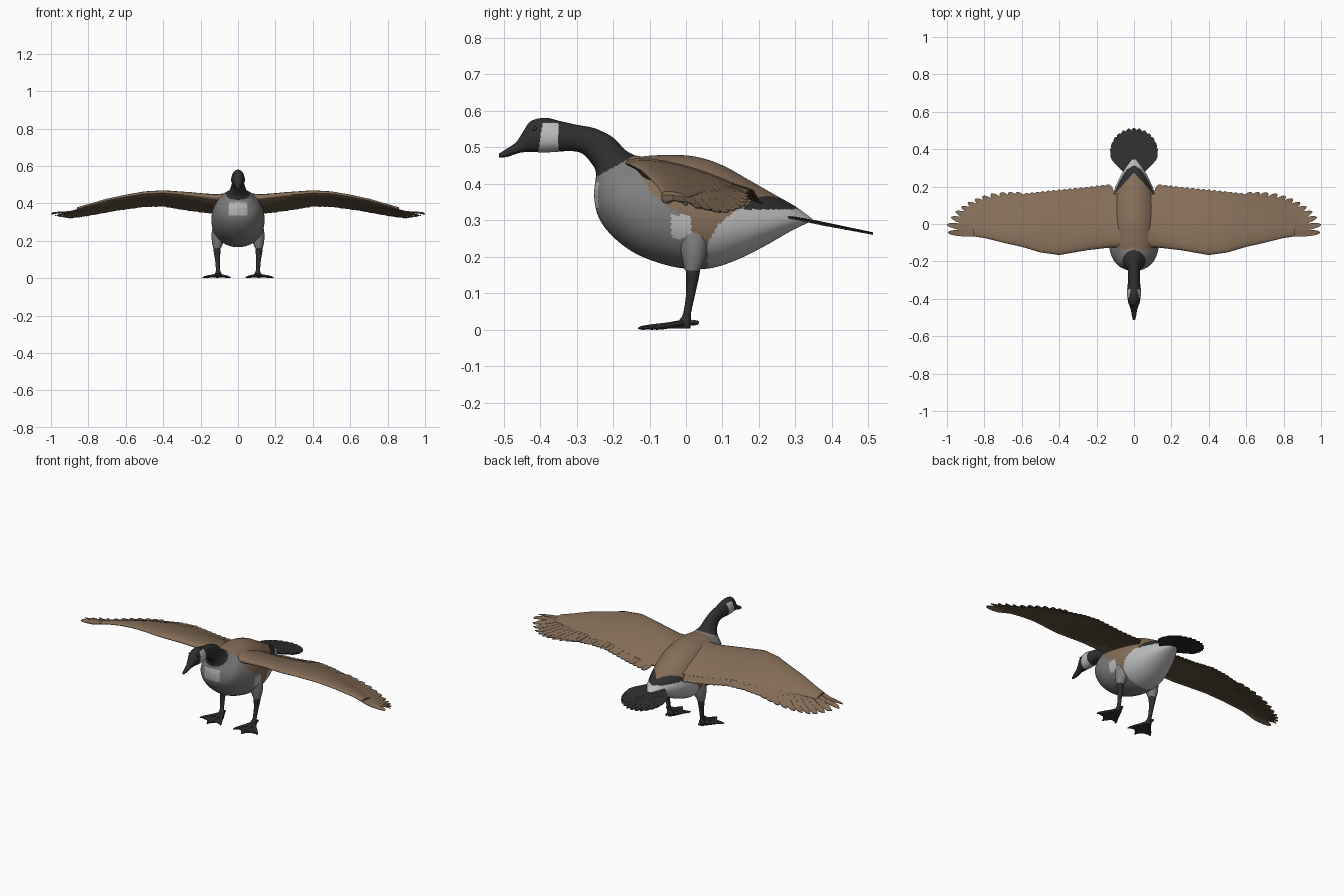
import bpy, bmesh, math
from mathutils import Vector as V

if "Cube" in bpy.data.objects:
    bpy.data.objects.remove(bpy.data.objects["Cube"])


def mat(name, r, g, b):
    m = bpy.data.materials.new(name)
    m.diffuse_color = (r, g, b, 1)
    m.use_nodes = True
    m.node_tree.nodes["Principled BSDF"].inputs["Base Color"].default_value = m.diffuse_color
    return m


BLACK = mat("soft black", .028, .028, .029)
GREY = mat("breast grey", .21, .21, .21)
LIGHT = mat("pale grey", .50, .50, .50)
BROWN = mat("feather brown", .235, .155, .098)
DARK = mat("underwing brown", .13, .098, .055)


def loft(bm, rings):
    """Skin a list of equal closed rings and cap both ends."""
    vs = [[bm.verts.new(p) for p in r] for r in rings]
    n = len(vs[0])
    for a, b in zip(vs, vs[1:]):
        for i in range(n):
            j = (i + 1) % n
            bm.faces.new((a[i], a[j], b[j], b[i]))
    bm.faces.new(vs[0][::-1])
    bm.faces.new(vs[-1])


def finish(name, bm, mats, rule=None, mirror=False, angle=45):
    bmesh.ops.recalc_face_normals(bm, faces=bm.faces[:])
    bm.normal_update()
    if rule:
        for f in bm.faces:
            f.material_index = rule(f.calc_center_median(), f.normal)
    me = bpy.data.meshes.new(name)
    bm.to_mesh(me)
    bm.free()
    for m in mats:
        me.materials.append(m)
    ob = bpy.data.objects.new(name, me)
    bpy.context.collection.objects.link(ob)
    bpy.ops.object.select_all(action='DESELECT')
    ob.select_set(True)
    bpy.context.view_layer.objects.active = ob
    bpy.ops.object.shade_smooth_by_angle(angle=math.radians(angle))
    if mirror:
        ob.modifiers.new("Mirror", 'MIRROR')
    return ob


def lerp(table, x):
    """Interpolate the rows of a table by their first column."""
    for a, b in zip(table, table[1:]):
        if x <= b[0]:
            break
    t = max(0, min(1, (x - a[0]) / (b[0] - a[0])))
    return [p + (q - p) * t for p, q in zip(a[1:], b[1:])]


def catmull(rows, steps):
    out = []
    for i in range(len(rows) - 1):
        p = [rows[max(0, min(len(rows) - 1, i + k))] for k in (-1, 0, 1, 2)]
        for s in range(steps):
            t = s / steps
            out.append([.5 * (2*b + (c-a)*t + (2*a-5*b+4*c-d)*t*t + (3*b-a-3*c+d)*t**3)
                        for a, b, c, d in zip(*p)])
    return out + [list(rows[-1])]


# Body, neck, head and bill: top y,z / bottom y,z / half width
spine = [(-.512, .483, -.512, .472, .006), (-.49, .497, -.49, .474, .012),
         (-.465, .515, -.46, .484, .016), (-.445, .545, -.44, .487, .022),
         (-.425, .572, -.415, .487, .030), (-.385, .581, -.385, .486, .036),
         (-.345, .572, -.35, .488, .036), (-.30, .562, -.315, .49, .032),
         (-.25, .552, -.285, .483, .031), (-.20, .527, -.262, .46, .036),
         (-.165, .492, -.247, .43, .050), (-.13, .476, -.252, .37, .082),
         (-.09, .478, -.24, .31, .112), (-.04, .479, -.2, .255, .13),
         (.01, .477, -.13, .205, .14), (.06, .466, -.03, .172, .14),
         (.11, .446, .06, .168, .133), (.17, .412, .14, .192, .115),
         (.24, .372, .22, .232, .085), (.30, .338, .29, .272, .05),
         (.345, .305, .345, .298, .012)]
N = 120
rings = []
for ty, tz, by, bz, w in catmull(spine, 14):
    ring = []
    for i in range(N):
        a = 2 * math.pi * i / N
        c, s = math.cos(a), math.sin(a)
        k = .5 + .5 * c
        ring.append((w * s * (1 - .12 * c), by + (ty - by) * k, bz + (tz - bz) * k))
    rings.append(ring)

# Lower border of the brown back, by y
border = [(-.14, .47), (-.10, .38), (-.04, .33), (.01, .315), (.02, .24),
          (.06, .24), (.09, .29), (.14, .33), (.35, .33)]


def body_rule(c, n):
    x, y, z = abs(c.x), c.y, c.z
    if y < -.13 and z > .42 + .55 * (y + .245):
        return 2 if -.405 + .15 * (z - .487) < y < -.35 and z < .567 else 0
    if y > .13 and z > .33:
        return 3 if y + 1.1 * x < .275 else 0 if y + .6 * x < .315 else 2
    if y > -.14 and z > lerp(border, y)[0]:
        return 3
    if -.04 < y < .03 and .25 < z < .315 and x > .1:
        return 2
    if y < -.2 and .335 < z < .405 and x < .05:
        return 2
    return 2 if y > .06 else 1


bm = bmesh.new()
loft(bm, rings)
finish("body_neck_head", bm, [BLACK, GREY, LIGHT, BROWN], body_rule, angle=60)

# Eyes
bm = bmesh.new()
bmesh.ops.create_uvsphere(bm, u_segments=12, v_segments=8, radius=.006)
bmesh.ops.translate(bm, verts=bm.verts[:], vec=(.026, -.415, .551))
finish("eyes", bm, [BLACK], mirror=True)

# Wing plan: x, leading y, trailing y, leading z, trailing z
plan = [(.04, -.125, .20, .432, .35), (.12, -.125, .21, .43, .345), (.25, -.14, .195, .446, .36),
        (.4, -.166, .18, .458, .385), (.5, -.152, .17, .454, .383), (.6, -.122, .158, .438, .37),
        (.7, -.10, .15, .418, .352), (.8, -.075, .13, .39, .335), (.9, -.06, .09, .361, .322),
        (1, -.045, .0, .35, .342)]


def wing_z(x, y):
    yl, yt, zl, zt = lerp(plan, x)
    v = max(0, min(1, (y - yl) / (yt - yl)))
    return zl + (zt - zl) * v + .04 * v * (1 - v)


def feather(bm, base, tip, half, zf, lift, thick=.003, tilt=.001):
    """Thin rounded blade from base to tip lying on the height zf(x, y)."""
    b, t = V(base), V(tip)
    side = V((t.y - b.y, b.x - t.x)).normalized()
    rings = []
    for s in (0, .2, .4, .6, .75, .86, .93, .97, 1):
        w = half * (.65 + .35 * min(1, s * 1.6)) * math.sqrt(max(.02, 1 - max(0, (s - .7) / .3) ** 2))
        p = b + (t - b) * s
        l, r = p - side * w, p + side * w
        zl, zr = zf(l.x, l.y) + lift + tilt, zf(r.x, r.y) + lift - tilt
        rings.append([(l.x, l.y, zl), (r.x, r.y, zr),
                      (r.x, r.y, zr - thick), (l.x, l.y, zl - thick)])
    loft(bm, rings)


# Wing shells, with a fuller shoulder and a chord that narrows under the primaries
bm = bmesh.new()
rings = []
vs = [0, .015, .05, .11, .2, .3, .42, .55, .68, .8, .86]
for i in range(42):
    x = .04 + .02 * i
    yl, yt, zl, zt = lerp(plan, x)
    yt -= max(0, x - .56) * .42 * (yt - yl) / .25
    th = .034 * (1 - x) + .006 + .05 * max(0, .2 - x)
    up, low = [], []
    for v in vs:
        y = yl + (yt - yl) * v
        f = 2 * math.sqrt(v) * (1 - v / .87) + .04
        up.append((x, y, wing_z(x, y) + th * f))
        low.append((x, y, wing_z(x, y) - .6 * th * f - .002))
    rings.append(up[::-1] + low)
loft(bm, rings)


def under(c, n):
    """Dark below, except the lining next to the body and the leading edge."""
    yl, yt = lerp(plan, c.x)[:2]
    return 1 if n.z < 0 and c.x + .8 * (c.y - yl) / (yt - yl) > .38 and c.y > yl + .03 else 0


finish("wings", bm, [BROWN, DARK], under, True)

# Secondary feathers along the trailing edge
bm = bmesh.new()
for i in range(17):
    x = .14 + .029 * i
    yl, yt = lerp(plan, x)[:2]
    feather(bm, (x - .015, yl + .5 * (yt - yl)), (x, yt + .004), .029, wing_z, .001 + .0004 * (i % 2), tilt=.0005)
finish("secondary_feathers", bm, [BROWN, DARK], under, True, 30)

# Primary feathers fanned at the wing tip
tips = [(.63, .168), (.67, .168), (.715, .167), (.765, .160), (.81, .148), (.85, .133),
        (.888, .114), (.922, .092), (.953, .066), (.978, .036), (1.0, -.003), (.995, -.045)]
bm = bmesh.new()
for i, tip in enumerate(tips):
    t = i / 11
    feather(bm, (.55 + .2 * t, .05 - .108 * t), tip, .025 - .008 * t, wing_z, .003 - .005 * t)
finish("primary_feathers", bm, [BROWN, DARK], under, True, 30)

# Tail fan
bm = bmesh.new()
for i in range(15):
    a = math.radians(-98 + 14 * i)
    feather(bm, (.035 * math.sin(a), .28), (.12 * math.sin(a), .4 + .113 * math.cos(a)), .026,
            lambda x, y: .312 - .21 * (y - .28), .003 * math.cos(a), .005)
finish("tail", bm, [BLACK], angle=30)


def tube(bm, path, n=14):
    """Upright tube through (x, y, z, radius) points."""
    loft(bm, [[(x + r * math.cos(2 * math.pi * k / n), y + r * math.sin(2 * math.pi * k / n), z)
               for k in range(n)] for x, y, z, r in path])


# Thighs and shanks
bm = bmesh.new()
tube(bm, catmull([(.088, .022, .30, .04), (.098, .022, .25, .042), (.107, .021, .2, .033),
                  (.112, .018, .162, .021)], 4))
finish("thighs", bm, [GREY], mirror=True)
bm = bmesh.new()
tube(bm, catmull([(.112, .02, .175, .02), (.112, .018, .15, .019), (.11, .013, .1, .013),
                  (.107, .003, .045, .011), (.105, -.002, .025, .017), (.105, -.004, .005, .016)], 4))
finish("shanks", bm, [BLACK], mirror=True)

# Webbed feet: web plate, three front toes and a hind toe
bm = bmesh.new()
web = [(.105, .012), (.085, -.01), (.045, -.098), (.08, -.09), (.112, -.125), (.14, -.092),
       (.182, -.085), (.125, -.01)]
loft(bm, [[(x, y, z) for x, y in web] for z in (.003, .010)])
for tx, ty, tz in ((.042, -.105, .004), (.113, -.132, .004), (.188, -.09, .004), (.108, .036, .02)):
    a, b = V((.105, -.004, .018)), V((tx, ty, tz))
    side = V((b.y - a.y, a.x - b.x, 0)).normalized()
    rings = []
    for s, r in ((0, .013), (.4, .009), (.7, .009), (.9, .007), (1, .002)):
        p = a.lerp(b, s)
        p.z = max(p.z, r * .8)
        rings.append([p + side * r * math.cos(k * math.pi / 4) + V((0, 0, .8 * r * math.sin(k * math.pi / 4)))
                      for k in range(8)])
    loft(bm, rings)
finish("webbed_feet", bm, [BLACK], mirror=True)
